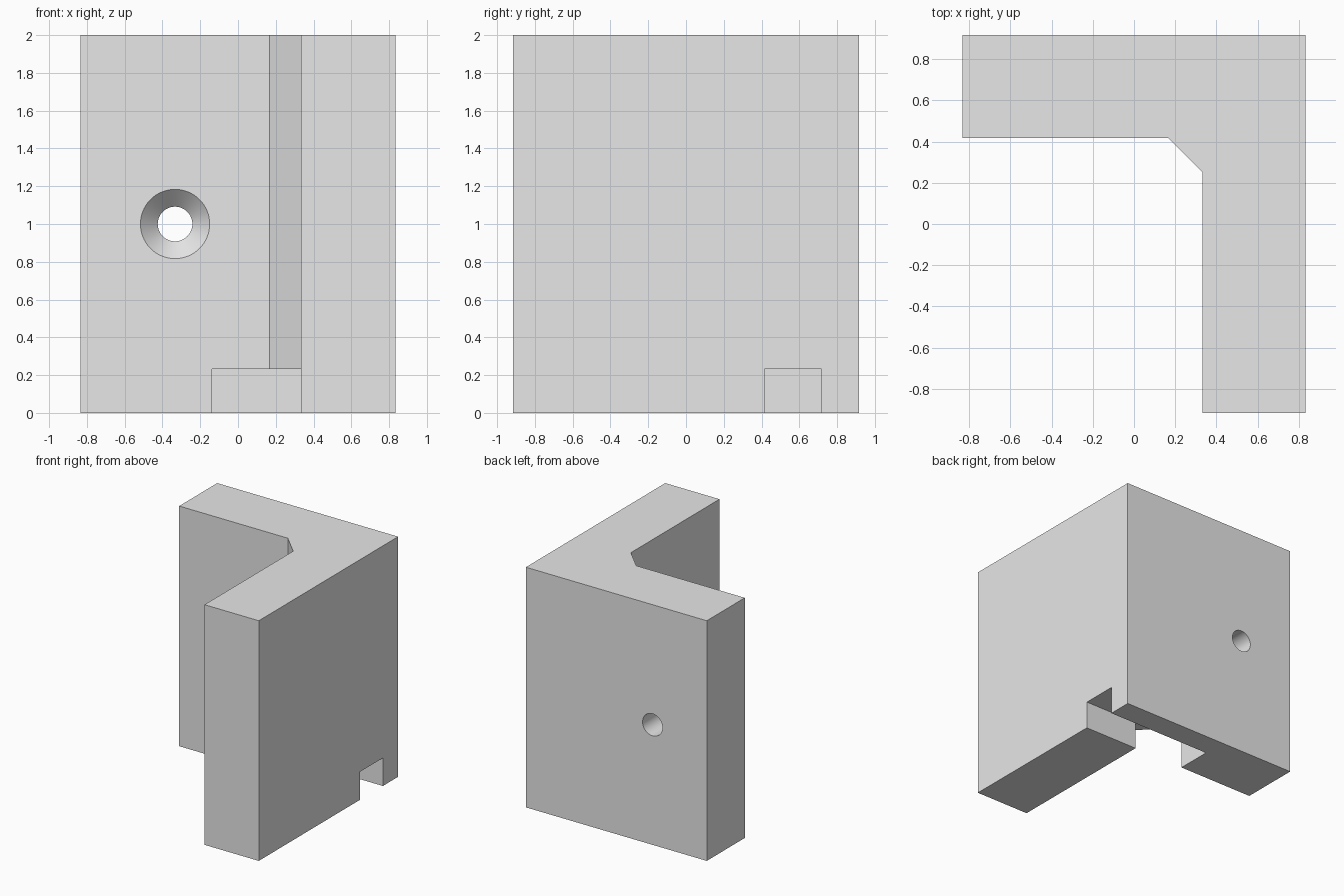
import bpy
import bmesh
from math import pi
from mathutils import Matrix

cube = bpy.data.objects.get("Cube")
if cube:
    bpy.data.objects.remove(cube, do_unlink=True)

U = 1 / 12  # one design unit

grey = bpy.data.materials.new("light_grey")
grey.use_nodes = True
grey.diffuse_color = (0.8, 0.8, 0.8, 1)
grey.node_tree.nodes["Principled BSDF"].inputs["Base Color"].default_value = (0.8, 0.8, 0.8, 1)


def add_object(name, bm):
    bmesh.ops.recalc_face_normals(bm, faces=bm.faces)
    mesh = bpy.data.meshes.new(name)
    bm.to_mesh(mesh)
    bm.free()
    mesh.materials.append(grey)
    obj = bpy.data.objects.new(name, mesh)
    bpy.context.collection.objects.link(obj)
    return obj


def prism(name, outline, z0, z1):
    """Extrude a plan outline, given in design units, between two heights."""
    bm = bmesh.new()
    face = bm.faces.new([bm.verts.new((x * U, y * U, z0 * U)) for x, y in outline])
    top = bmesh.ops.extrude_face_region(bm, geom=[face])["geom"]
    verts = [v for v in top if isinstance(v, bmesh.types.BMVert)]
    bmesh.ops.translate(bm, verts=verts, vec=(0, 0, (z1 - z0) * U))
    return add_object(name, bm)


def lathe_y(name, profile, x, z, sides=64):
    """Closed round solid about a front-to-back axis, from (y, radius) pairs."""
    bm = bmesh.new()
    rings = []
    for y, r in profile:
        place = Matrix.Translation((x * U, y * U, z * U)) @ Matrix.Rotation(pi / 2, 4, 'X')
        ring = bmesh.ops.create_circle(bm, segments=sides, radius=r * U, matrix=place)
        rings.append(ring["verts"])
    for a, b in zip(rings, rings[1:]):
        for i in range(sides):
            j = (i + 1) % sides
            bm.faces.new((a[i], a[j], b[j], b[i]))
    bm.faces.new(rings[0])
    bm.faces.new(rings[-1])
    return add_object(name, bm)


def cut(target, cutter):
    mod = target.modifiers.new(cutter.name, 'BOOLEAN')
    mod.operation = 'DIFFERENCE'
    mod.solver = 'EXACT'
    mod.object = cutter
    bpy.context.view_layer.objects.active = target
    bpy.ops.object.modifier_apply(modifier=mod.name)
    bpy.data.objects.remove(cutter, do_unlink=True)


# L-shaped bracket with a chamfered inner corner
bracket = prism("corner_bracket",
                [(-10, 11), (-10, 5), (2, 5), (4, 3), (4, -11), (10, -11), (10, 11)], 0, 24)

# Bottom slot through the side wall, also clearing the foot of the chamfer
cut(bracket, prism("slot_cutter",
                   [(-1.65, 8.6), (-1.65, 2), (4, 2), (4, 5), (11, 5), (11, 8.6)], -1, 2.8))

# Countersunk screw hole through the back wall
cut(bracket, lathe_y("screw_hole_cutter",
                     [(4.9, 2.3), (6.1, 1.1), (12, 1.1)], -4, 12))

# Smooth hole walls, crisp edges
bpy.ops.object.select_all(action='DESELECT')
bracket.select_set(True)
bpy.context.view_layer.objects.active = bracket
bpy.ops.object.shade_smooth_by_angle(angle=pi / 6)
